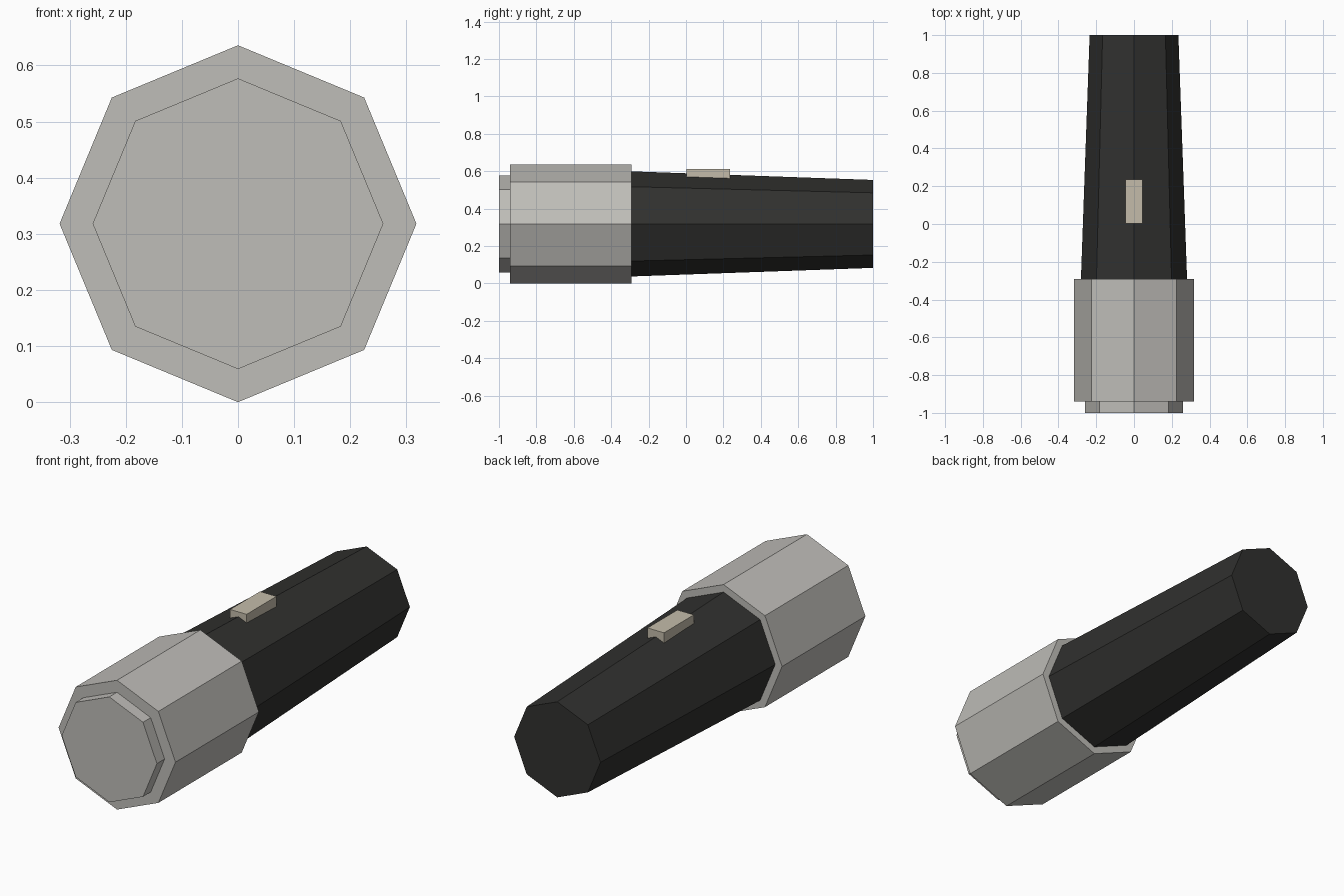
import bpy, bmesh
from math import radians
from mathutils import Matrix

if "Cube" in bpy.data.objects:
    bpy.data.objects.remove(bpy.data.objects["Cube"])

AXIS_Z = 0.318


def paint(obj, name, color):
    mat = bpy.data.materials.new(name)
    mat.diffuse_color = (*color, 1)
    mat.use_nodes = True
    mat.node_tree.nodes["Principled BSDF"].inputs["Base Color"].default_value = mat.diffuse_color
    obj.data.materials.append(mat)


def finish(bm, name, color):
    mesh = bpy.data.meshes.new(name)
    bm.to_mesh(mesh)
    bm.free()
    obj = bpy.data.objects.new(name, mesh)
    bpy.context.collection.objects.link(obj)
    paint(obj, name + "_colour", color)
    return obj


def octagon_tube(name, y0, r0, y1, r1, color):
    """Closed eight-sided (tapered) solid along y, with a corner pointing up."""
    bm = bmesh.new()
    bmesh.ops.create_cone(bm, cap_ends=True, segments=8,
                          radius1=r0, radius2=r1, depth=y1 - y0)
    # turn the cone axis from +z to +y
    place = Matrix.Translation((0, (y0 + y1) / 2, AXIS_Z)) @ Matrix.Rotation(radians(-90), 4, 'X')
    bmesh.ops.transform(bm, matrix=place, verts=bm.verts)
    return finish(bm, name, color)


def box(name, lo, hi, color):
    bm = bmesh.new()
    size = [b - a for a, b in zip(lo, hi)]
    mid = [(a + b) / 2 for a, b in zip(lo, hi)]
    bmesh.ops.create_cube(bm, size=1, matrix=Matrix.Translation(mid) @ Matrix.Diagonal((*size, 1)))
    return finish(bm, name, color)


GREY = (0.52, 0.51, 0.48)

# lens disc, wide head, tapered handle
octagon_tube("lens", -1.0, 0.259, -0.94, 0.259, GREY)
octagon_tube("head", -0.94, 0.318, -0.292, 0.318, GREY)
octagon_tube("handle", -0.292, 0.281, 1.0, 0.235, (0.03, 0.03, 0.028))

# sliding switch half sunk in the top ridge
box("switch", (-0.045, 0.003, 0.55), (0.045, 0.235, 0.612), (0.55, 0.5, 0.4))
